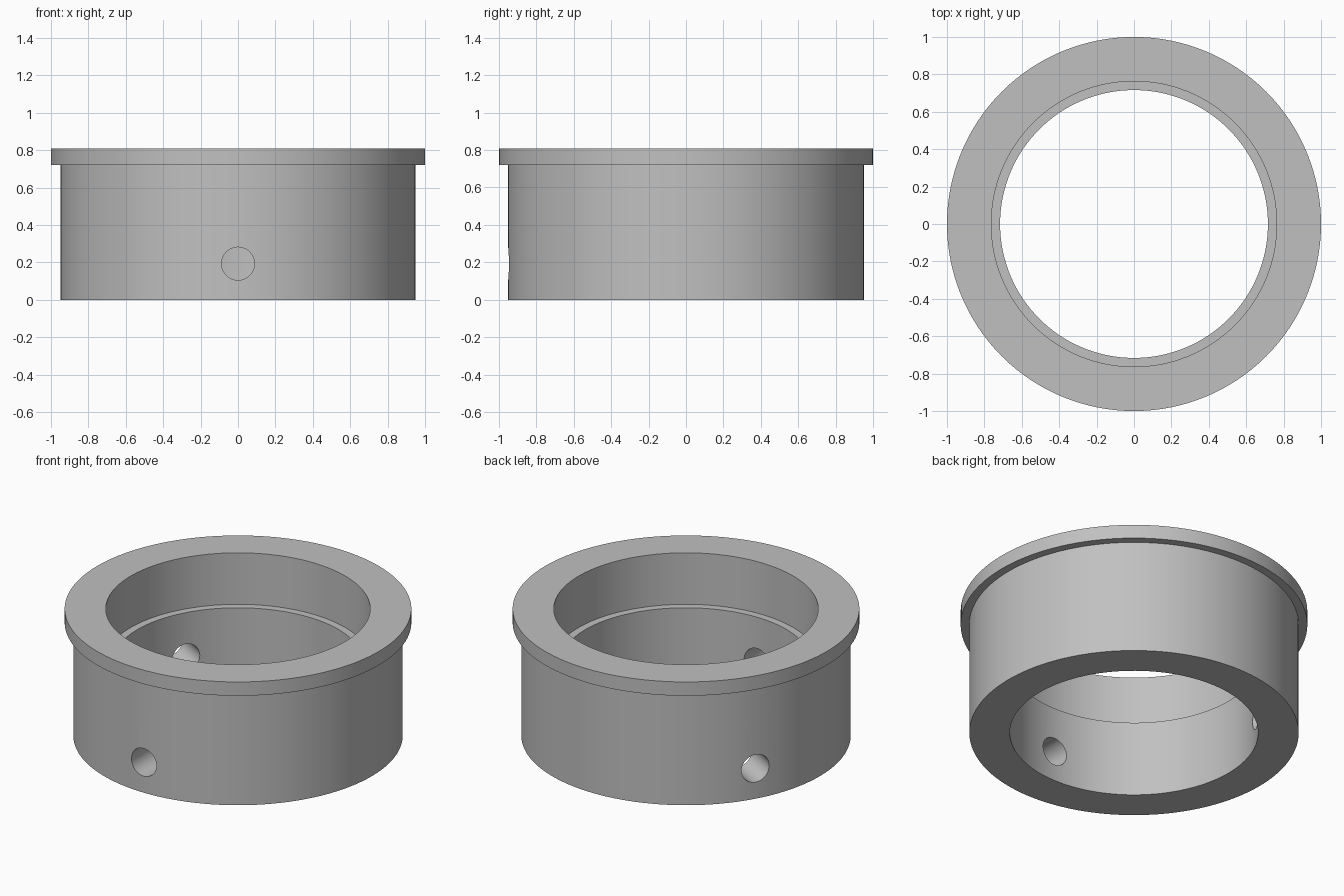
import bpy, bmesh, math
from mathutils import Matrix, Vector

cube = bpy.data.objects.get("Cube")
if cube:
    bpy.data.objects.remove(cube, do_unlink=True)

SEGMENTS = 128

# Plain grey metal
grey = bpy.data.materials.new("grey_metal")
grey.use_nodes = True
colour = (0.53, 0.53, 0.53, 1)
grey.diffuse_color = colour
grey.node_tree.nodes["Principled BSDF"].inputs["Base Color"].default_value = colour


def add_object(name, bm):
    mesh = bpy.data.meshes.new(name)
    bmesh.ops.recalc_face_normals(bm, faces=bm.faces)
    bm.to_mesh(mesh)
    bm.free()
    obj = bpy.data.objects.new(name, mesh)
    bpy.context.collection.objects.link(obj)
    mesh.materials.append(grey)
    return obj


# Flanged collar: closed profile (radius, height) with a stepped bore
profile = [(0.716, 0), (0.95, 0), (0.95, 0.72), (1, 0.72),
           (1, 0.808), (0.763, 0.808), (0.763, 0.48), (0.716, 0.48)]
bm = bmesh.new()
rings = []
for i in range(SEGMENTS):
    a = math.tau * i / SEGMENTS
    rings.append([bm.verts.new((r * math.cos(a), r * math.sin(a), z)) for r, z in profile])
for i, ring in enumerate(rings):
    following = rings[(i + 1) % SEGMENTS]
    for j in range(len(profile)):
        k = (j + 1) % len(profile)
        bm.faces.new((ring[j], following[j], following[k], ring[k]))
collar = add_object("flanged_collar", bm)

# Two radial screw holes through the lower wall
for degrees in (-90, 150):
    bm = bmesh.new()
    direction = Vector((math.cos(math.radians(degrees)), math.sin(math.radians(degrees)), 0))
    place = Matrix.Translation(direction * 0.84 + Vector((0, 0, 0.193)))
    turn = direction.to_track_quat("Z", "Y").to_matrix().to_4x4()
    bmesh.ops.create_cone(bm, cap_ends=True, segments=48, radius1=0.088, radius2=0.088,
                          depth=0.5, matrix=place @ turn)
    cutter = add_object("screw_hole_cutter", bm)
    cutter.hide_render = True
    cutter.hide_viewport = True
    cut = collar.modifiers.new("screw_hole", "BOOLEAN")
    cut.operation = "DIFFERENCE"
    cut.solver = "EXACT"
    cut.object = cutter
    bpy.context.view_layer.objects.active = collar
    bpy.ops.object.modifier_apply(modifier=cut.name)
    bpy.data.objects.remove(cutter, do_unlink=True)

# Smooth walls with crisp rims
bpy.ops.object.select_all(action="DESELECT")
collar.select_set(True)
bpy.context.view_layer.objects.active = collar
bpy.ops.object.shade_smooth_by_angle(angle=math.radians(30))
